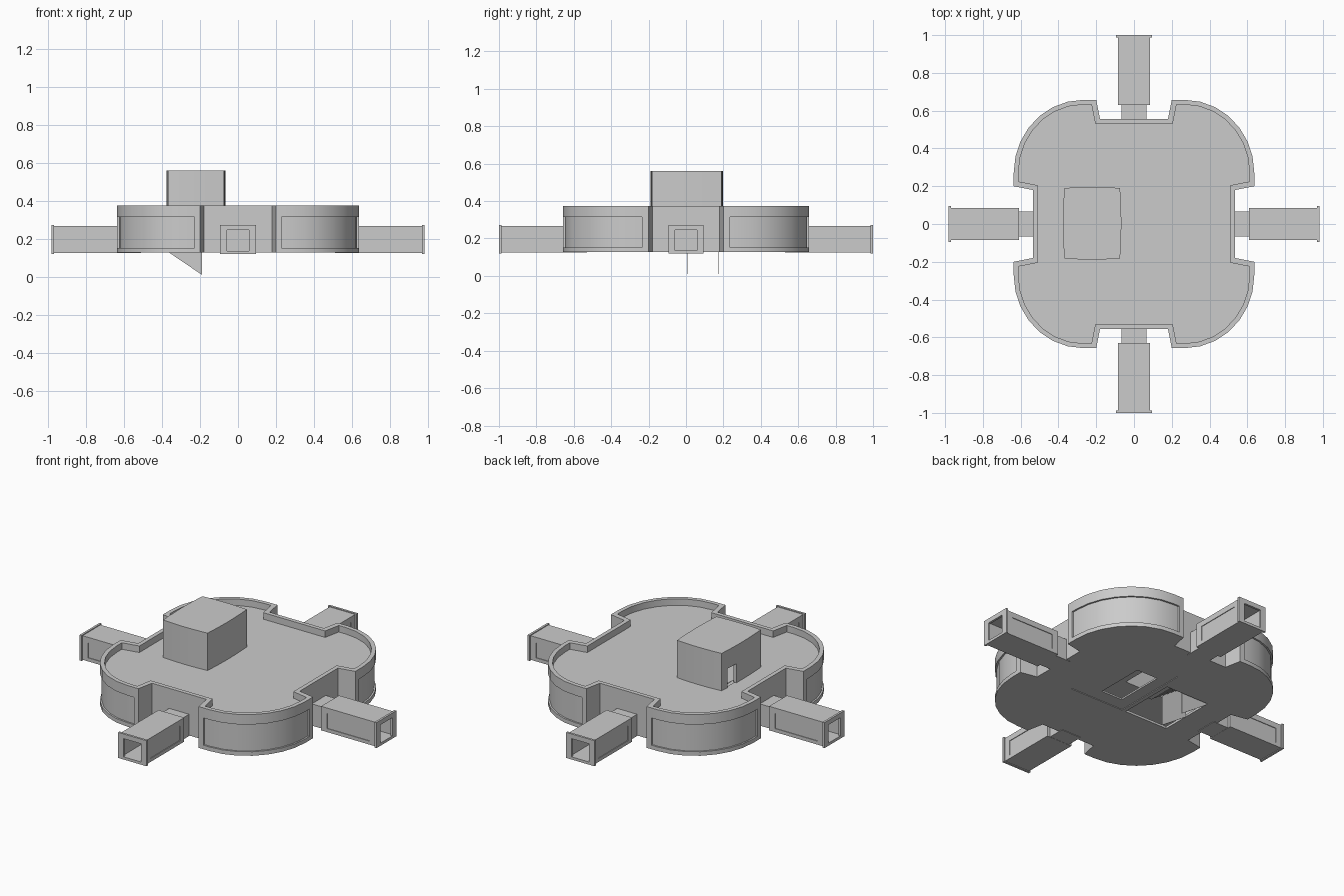
import bpy, bmesh
from math import sin, cos, pi
from mathutils import Matrix

if "Cube" in bpy.data.objects:
    bpy.data.objects.remove(bpy.data.objects["Cube"])


def make(name, bm, rot=0):
    bmesh.ops.remove_doubles(bm, verts=bm.verts, dist=1e-5)
    bmesh.ops.recalc_face_normals(bm, faces=bm.faces)
    bm.transform(Matrix.Rotation(rot, 4, 'Z'))
    me = bpy.data.meshes.new(name)
    bm.to_mesh(me)
    bm.free()
    ob = bpy.data.objects.new(name, me)
    bpy.context.collection.objects.link(ob)
    return ob


def prism(name, pts, z0, z1):
    bm = bmesh.new()
    f = bm.faces.new([bm.verts.new((x, y, z0)) for x, y in pts])
    top = bmesh.ops.extrude_face_region(bm, geom=[f])
    for v in top['geom']:
        if isinstance(v, bmesh.types.BMVert):
            v.co.z = z1
    return make(name, bm)


def box(name, x0, x1, y0, y1, z0, z1, rot=0):
    bm = bmesh.new()
    bmesh.ops.create_cube(bm, size=1)
    for v in bm.verts:
        v.co = (x0 if v.co.x < 0 else x1, y0 if v.co.y < 0 else y1, z0 if v.co.z < 0 else z1)
    return make(name, bm, rot)


def cut(ob, *cutters):
    for c in cutters:
        m = ob.modifiers.new("cut", 'BOOLEAN')
        m.operation, m.solver, m.object = 'DIFFERENCE', 'EXACT', c
        bpy.context.view_layer.objects.active = ob
        bpy.ops.object.modifier_apply(modifier=m.name)
        bpy.data.objects.remove(c)


def smooth(ob):
    bpy.ops.object.select_all(action='DESELECT')
    ob.select_set(True)
    bpy.context.view_layer.objects.active = ob
    bpy.ops.object.shade_smooth_by_angle(angle=0.5)


def outline(off=0.0, d=0.0):
    """Four-lobed plan; off shrinks it all, d recesses only the lobe panels."""
    X, Y = 0.637 - off, 0.657 - off
    q = [(0.535 - off, 0.18 + off), (X, 0.2 + off), (X, 0.235 + off), (X - d, 0.235 + off)]
    n = 7
    for i in range(n + 1):
        a = i / n * pi / 2
        q.append((0.27 + (X - d - 0.27) * cos(a), 0.27 + (Y - d - 0.27) * sin(a)))
    q += [(0.23 + off, Y - d), (0.23 + off, Y), (0.2 + off, Y), (0.18 + off, 0.557 - off)]
    m = [(-x, y) for x, y in reversed(q)]
    return q + m + [(-x, -y) for x, y in q] + [(x, -y) for x, y in reversed(q)]


def ring(name, outer, inner, z0, z1):
    bm = bmesh.new()
    loops = [[bm.verts.new((x, y, z)) for x, y in p]
             for p, z in ((outer, z0), (outer, z1), (inner, z1), (inner, z0))]
    n = len(outer)
    for k in range(4):
        a, b = loops[k], loops[(k + 1) % 4]
        for i in range(n):
            j = (i + 1) % n
            bm.faces.new((a[i], a[j], b[j], b[i]))
    return make(name, bm)


# outer wall in three bands, middle one recessed on the lobes
for name, z0, z1, d in (("wall_base", 0.128, 0.152, 0), ("wall_panels", 0.152, 0.315, 0.01),
                        ("wall_parapet", 0.315, 0.375, 0)):
    smooth(ring(name, outline(0, d), outline(0.025, 0), z0, z1))

# floor with shallow panel, hatch and stairwell openings
floor = prism("floor", outline(0.024), 0.128, 0.142)
cut(floor, box("c", -0.05, 0.31, -0.16, 0.31, 0.1, 0.132),
    box("c", 0.02, 0.16, -0.08, 0.22, 0.1, 0.2),
    box("c", -0.362, -0.075, -0.16, 0.19, 0.1, 0.2))

# roof deck, open under the roof house
roof = prism("roof", outline(0.024), 0.322, 0.336)
cut(roof, box("c", -0.362, -0.085, -0.17, 0.18, 0.3, 0.4))


# roof house with slightly bowed walls and a doorway
def bowed(x0, x1, y0, y1, b):
    corners = [(x0, y0), (x1, y0), (x1, y1), (x0, y1)]
    pts = []
    for k, (nx, ny) in enumerate(((0, -1), (1, 0), (0, 1), (-1, 0))):
        p, q = corners[k], corners[(k + 1) % 4]
        for i in range(6):
            t = i / 6
            s = b * sin(pi * t)
            pts.append((p[0] + (q[0] - p[0]) * t + nx * s, p[1] + (q[1] - p[1]) * t + ny * s))
    return pts


house = prism("roof_house", bowed(-0.369, -0.074, -0.182, 0.19, 0.007), 0.336, 0.56)
cut(house, box("c", -0.357, -0.086, -0.17, 0.178, 0.3, 0.548),
    box("c", -0.4, -0.34, 0.06, 0.14, 0.3, 0.45))
smooth(house)

# stair flight and its two side fins
for i in range(10):
    x, z = -0.085 - 0.028 * i, 0.142 + 0.019 * i
    box("stair_step", x - 0.03, x, 0.012, 0.173, z, z + 0.019)
for y in (0.01, 0.175):
    bm = bmesh.new()
    f = bm.faces.new([bm.verts.new((x, y - 0.002, z)) for x, z in
                      ((-0.36, 0.125), (-0.19, 0.01), (-0.19, 0.215), (-0.36, 0.33))])
    g = bmesh.ops.extrude_face_region(bm, geom=[f])['geom']
    bmesh.ops.translate(bm, vec=(0, 0.004, 0), verts=[v for v in g if isinstance(v, bmesh.types.BMVert)])
    make("stair_side", bm)

# four entrance corridors
for k in range(4):
    r = k * pi / 2
    e = 0.983 if k % 2 == 0 else 1.0
    s = 0.51 if k % 2 == 0 else 0.53
    box("corridor_neck", s, s + 0.11, -0.066, 0.066, 0.125, 0.255, r)
    hall = box("corridor_hall", s + 0.1, e - 0.008, -0.085, 0.085, 0.124, 0.268, r)
    cuts = [box("c", s + 0.13, 1.1, -0.07, 0.07, 0.136, 0.256, r)]
    for t in (-1, 1):
        y0, y1 = sorted((t * 0.081, t * 0.1))
        cuts.append(box("c", s + 0.14, e - 0.05, y0, y1, 0.145, 0.235, r))
    cut(hall, *cuts)
    frame = box("corridor_end_frame", e - 0.013, e, -0.094, 0.094, 0.12, 0.273, r)
    cut(frame, box("c", 0.9, 1.1, -0.058, 0.058, 0.136, 0.245, r))
    box("corridor_door", s + 0.125, s + 0.135, -0.035, 0.035, 0.136, 0.235, r)
